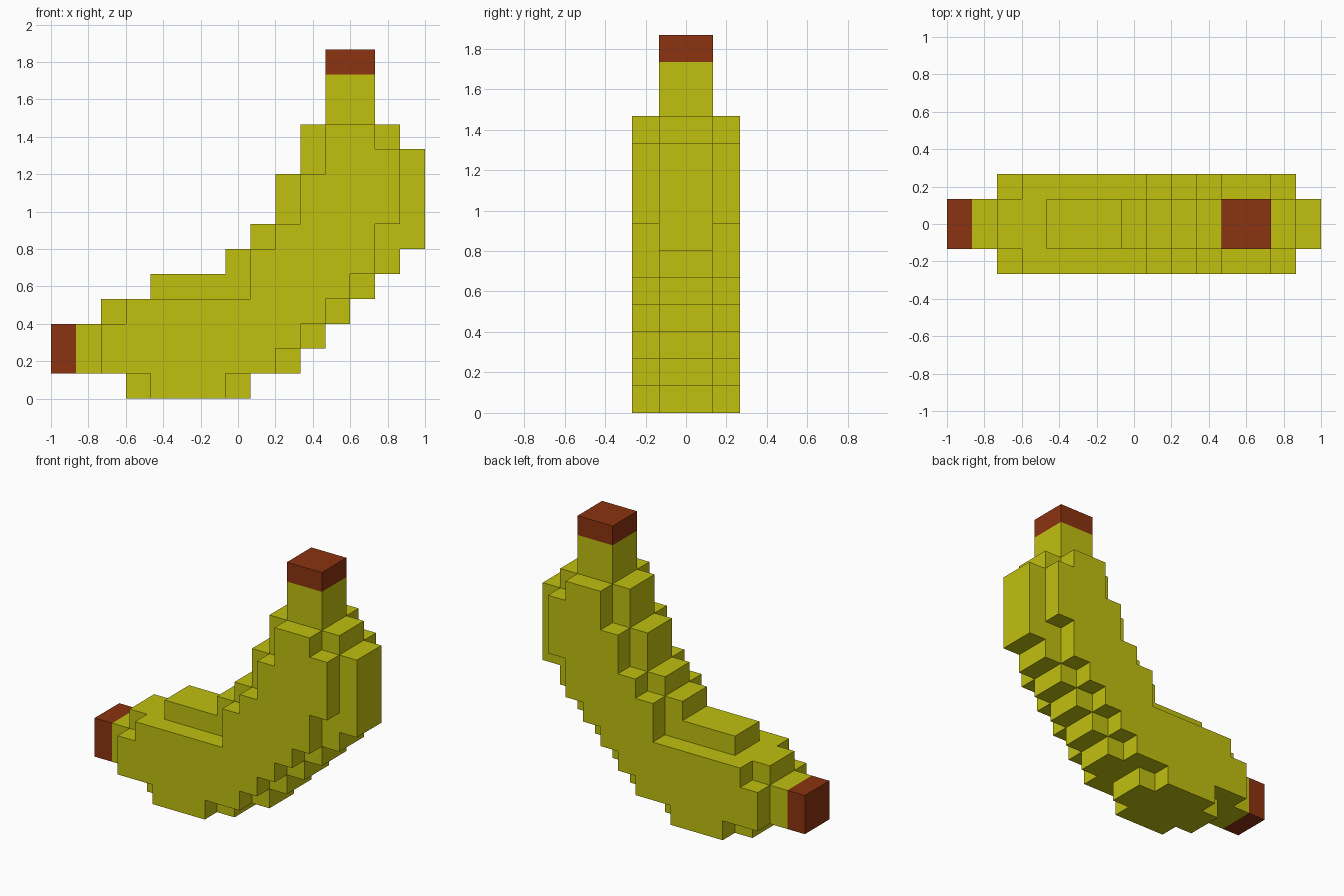
import bpy, bmesh
from mathutils import Vector

cube = bpy.data.objects.get("Cube")
if cube:
    bpy.data.objects.remove(cube, do_unlink=True)

V = 2 / 15  # edge length of one block

# Block spans (start, end) along x for each row, bottom to top
CORE = [(3, 8), (0, 10), (0, 11), (2, 12), (4, 13), (7, 14), (8, 15),
        (9, 15), (9, 15), (10, 15), (10, 14), (11, 13), (11, 13), (11, 13)]
SIDE = [(4, 7), (2, 9), (2, 10), (3, 11), (8, 12), (8, 13), (9, 13),
        (10, 14), (10, 14), (11, 14), (11, 13)]

# Core is two blocks deep, with one thinner cheek layer on each side
solid = set()
for rows, layers in ((CORE, (-1, 0)), (SIDE, (-2, 1))):
    for k, (a, b) in enumerate(rows):
        solid |= {(i, j, k) for i in range(a, b) for j in layers}


def material(name, rgb):
    m = bpy.data.materials.new(name)
    m.use_nodes = True
    m.diffuse_color = (*rgb, 1)
    bsdf = next(n for n in m.node_tree.nodes if n.type == 'BSDF_PRINCIPLED')
    bsdf.inputs["Base Color"].default_value = (*rgb, 1)
    bsdf.inputs["Roughness"].default_value = 0.8
    return m


def build_blocks(name, cells, mat):
    """Skin the outer faces of the cells and merge flat areas."""
    bm = bmesh.new()
    for cell in cells:
        for axis in range(3):
            for step in (0, 1):
                near = list(cell)
                near[axis] += 2 * step - 1
                if tuple(near) in solid:
                    continue
                u, w = (axis + 1) % 3, (axis + 2) % 3
                corners = []
                for du, dw in ((0, 0), (1, 0), (1, 1), (0, 1)):
                    p = Vector(cell)
                    p[axis] += step
                    p[u] += du
                    p[w] += dw
                    corners.append(bm.verts.new((p.x * V - 1, p.y * V, p.z * V)))
                bm.faces.new(corners if step else corners[::-1])
    bmesh.ops.remove_doubles(bm, verts=bm.verts[:], dist=V * 0.01)
    bmesh.ops.dissolve_limit(bm, angle_limit=0.01, verts=bm.verts[:], edges=bm.edges[:])
    mesh = bpy.data.meshes.new(name)
    bm.to_mesh(mesh)
    bm.free()
    mesh.materials.append(mat)
    obj = bpy.data.objects.new(name, mesh)
    bpy.context.collection.objects.link(obj)
    return obj


yellow = material("banana yellow", (0.527, 0.527, 0.005))
brown = material("tip brown", (0.26, 0.033, 0.005))

# Brown ends are the top row and the leftmost column
stem_tip = {c for c in solid if c[2] == 13}
blossom_tip = {c for c in solid if c[0] == 0}

build_blocks("banana_body", solid - stem_tip - blossom_tip, yellow)
build_blocks("stem_tip", stem_tip, brown)
build_blocks("blossom_tip", blossom_tip, brown)
